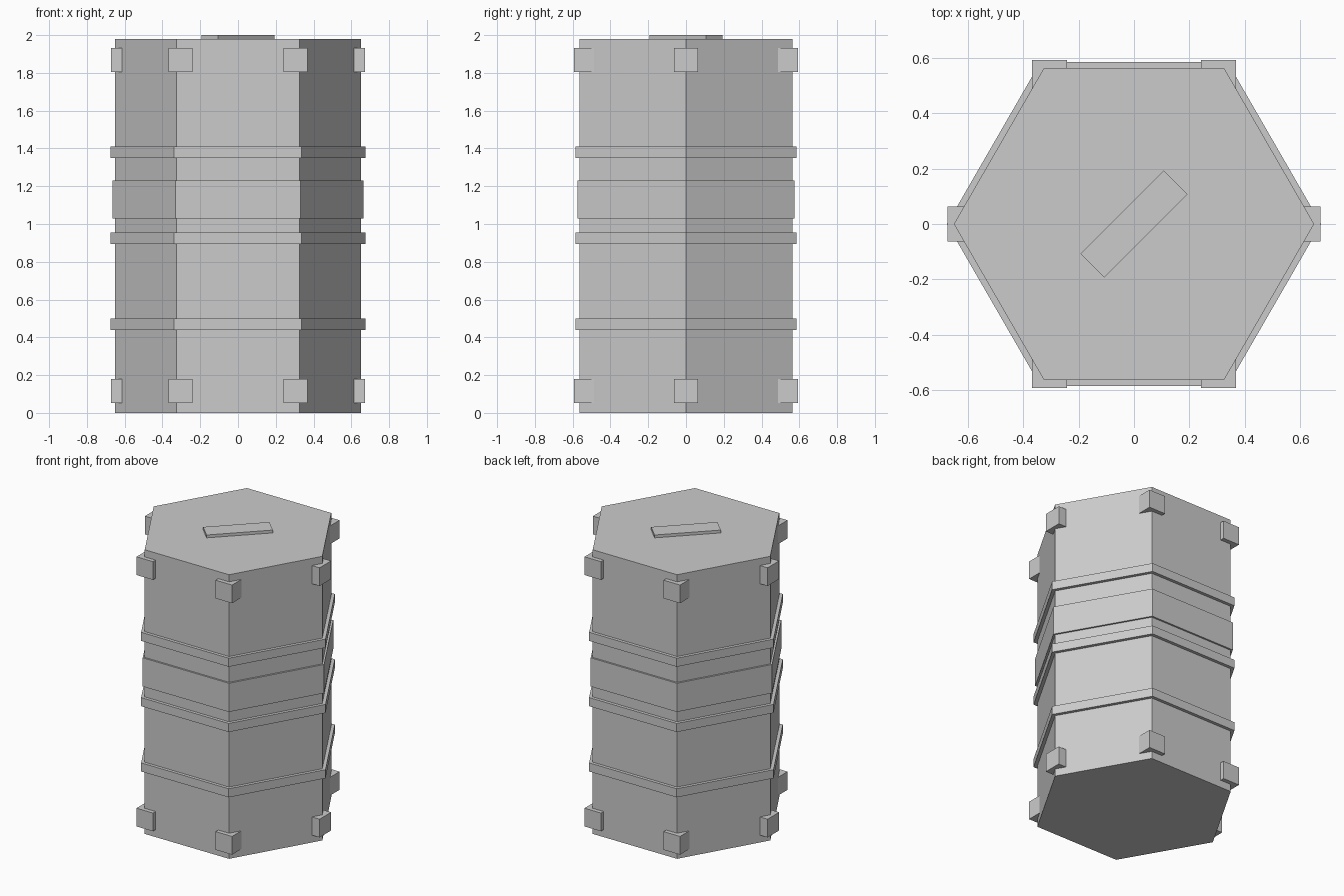
import bpy
from math import cos, sin, pi, radians

default = bpy.data.objects.get("Cube")
if default:
    bpy.data.objects.remove(default, do_unlink=True)

grey = bpy.data.materials.new("plain_grey")
grey.use_nodes = True
colour = (0.6, 0.6, 0.6, 1)
grey.diffuse_color = colour
grey.node_tree.nodes["Principled BSDF"].inputs["Base Color"].default_value = colour


def finish(name):
    obj = bpy.context.object
    obj.name = name
    obj.data.materials.append(grey)
    return obj


def hex_prism(name, radius, bottom, top):
    # Blender starts its vertices on +y, so turn corners onto the x axis
    bpy.ops.mesh.primitive_cylinder_add(
        vertices=6, radius=radius, depth=top - bottom,
        location=(0, 0, (bottom + top) / 2), rotation=(0, 0, radians(90)))
    return finish(name)


def box(name, size, location, turn=0):
    bpy.ops.mesh.primitive_cube_add(size=1, location=location, rotation=(0, 0, turn))
    obj = finish(name)
    obj.scale = size
    return obj


# Main body
hex_prism("body", 0.65, 0, 1.98)

# Raised bands around the body
hex_prism("lower_band", 0.675, 0.44, 0.50)
hex_prism("middle_band", 0.675, 0.895, 0.955)
hex_prism("wide_band", 0.664, 1.03, 1.23)
hex_prism("upper_band", 0.675, 1.35, 1.41)

# Corner blocks near both ends
for end, z in (("bottom", 0.115), ("top", 1.867)):
    for i in range(6):
        a = i * pi / 3
        box(f"{end}_corner_block_{i + 1}", (0.127, 0.127, 0.127),
            (0.61 * cos(a), 0.61 * sin(a), z))

# Diagonal bar on the lid
box("lid_bar", (0.425, 0.122, 0.04), (0, 0, 1.98), radians(45))
